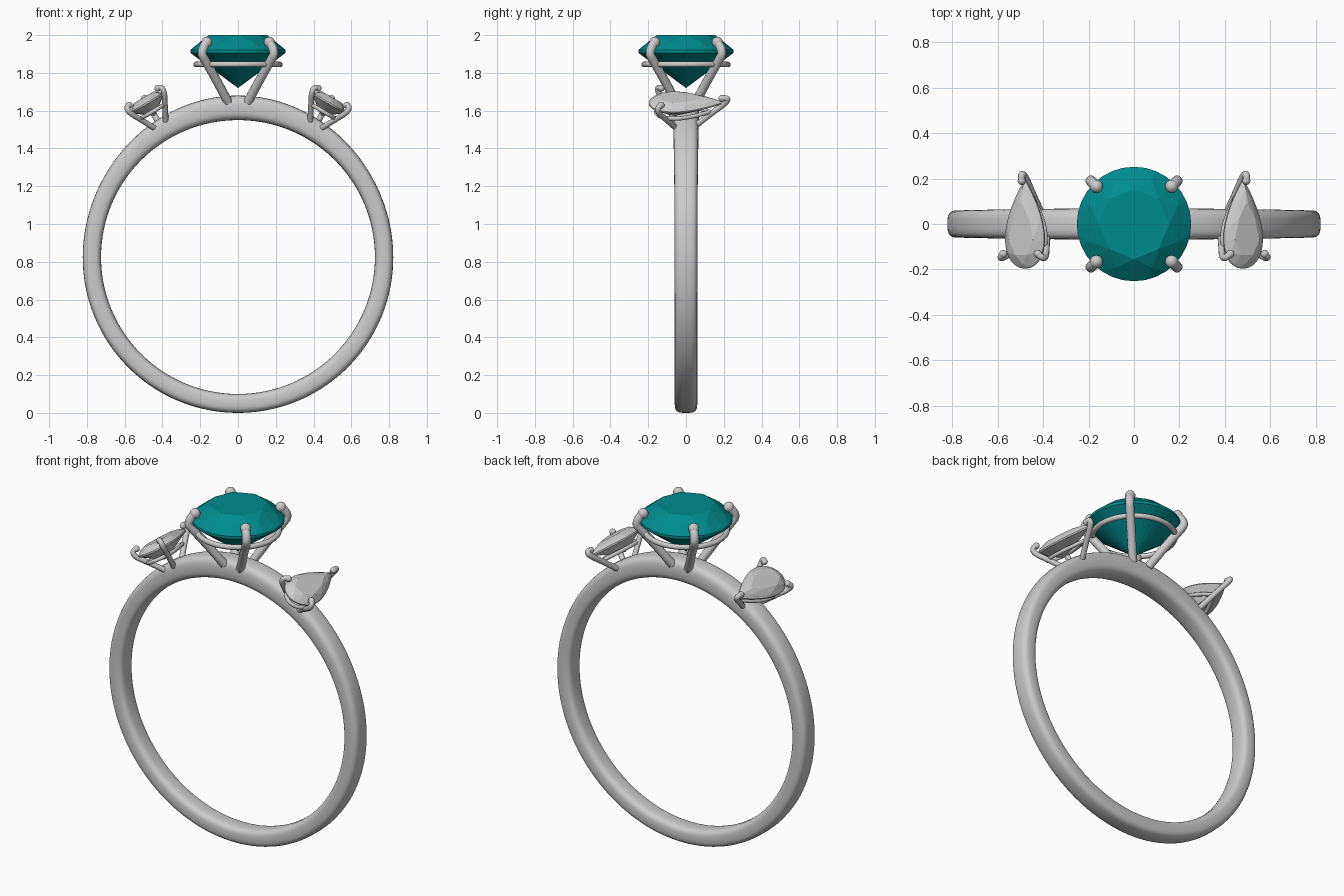
import bpy, bmesh, math
from math import sin, cos, pi
from mathutils import Vector

if "Cube" in bpy.data.objects:
    bpy.data.objects.remove(bpy.data.objects["Cube"])

ZC, RI = 0.825, 0.725          # finger hole centre height and radius
TILT = math.radians(30.5)      # where the side stones sit on the band

teal = bpy.data.materials.new("teal_gem")
teal.diffuse_color = (0.0, 0.26, 0.27, 1)
teal.use_nodes = True
teal.node_tree.nodes["Principled BSDF"].inputs["Base Color"].default_value = teal.diffuse_color


def add_object(name, bm, smooth):
    bmesh.ops.recalc_face_normals(bm, faces=bm.faces)
    me = bpy.data.meshes.new(name)
    bm.to_mesh(me)
    bm.free()
    for p in me.polygons:
        p.use_smooth = smooth
    ob = bpy.data.objects.new(name, me)
    bpy.context.collection.objects.link(ob)
    return ob


def gem(name, points):
    """Faceted stone: convex hull of its facet corners."""
    bm = bmesh.new()
    for p in points:
        bm.verts.new(p)
    bmesh.ops.convex_hull(bm, input=bm.verts)
    bmesh.ops.dissolve_limit(bm, angle_limit=0.02, verts=bm.verts, edges=bm.edges)
    return add_object(name, bm, False)


def wire(name, points, radius, cyclic=False, tip=0):
    """Round wire along a smooth path, with an optional ball on its end."""
    cu = bpy.data.curves.new(name, 'CURVE')
    cu.dimensions = '3D'
    cu.bevel_depth, cu.bevel_resolution, cu.use_fill_caps = radius, 4, True
    sp = cu.splines.new('POLY' if cyclic else 'NURBS')
    sp.points.add(len(points) - 1)
    for q, p in zip(sp.points, points):
        q.co = (*p, 1)
    sp.use_cyclic_u = cyclic
    if not cyclic:
        sp.order_u, sp.use_endpoint_u, sp.resolution_u = 3, True, 8
    tmp = bpy.data.objects.new(name, cu)
    bpy.context.collection.objects.link(tmp)
    bpy.context.view_layer.update()
    me = bpy.data.meshes.new_from_object(tmp.evaluated_get(bpy.context.evaluated_depsgraph_get()))
    bpy.data.objects.remove(tmp)
    bm = bmesh.new()
    bm.from_mesh(me)
    bpy.data.meshes.remove(me)
    if tip:
        ball = bmesh.ops.create_uvsphere(bm, u_segments=16, v_segments=10, radius=tip)
        bmesh.ops.translate(bm, verts=ball["verts"], vec=Vector(points[-1]))
    return add_object(name, bm, True)


# Band: rounded section swept round the finger, thicker towards the top
bm = bmesh.new()
N, M = 128, 28
rings = []
for i in range(N):
    a = 2 * pi * i / N
    up = max(0, cos(a))
    thick = 0.097 + 0.033 * up ** 3 + 0.003 * max(0, -cos(a))
    half = 0.06 + 0.009 * up ** 2
    ring = []
    for j in range(M):
        t = 2 * pi * j / M
        c, s = cos(t), sin(t)
        y = half * math.copysign(abs(c) ** 0.6, c)
        r = RI + thick / 2 + thick / 2 * math.copysign(abs(s) ** 0.65, s)
        ring.append(bm.verts.new((r * sin(a), y, ZC + r * cos(a))))
    rings.append(ring)
for i in range(N):
    A, B = rings[i], rings[(i + 1) % N]
    for j in range(M):
        k = (j + 1) % M
        bm.faces.new((A[j], A[k], B[k], B[j]))
add_object("band", bm, True)

# Centre stone: round brilliant
def circle(n, r, z, off=0):
    return [(r * cos(2 * pi * (i + off) / n), r * sin(2 * pi * (i + off) / n), z) for i in range(n)]

centre = gem("centre_stone",
             circle(8, 0.155, 2.0) + circle(8, 0.208, 1.964, 0.5) + circle(32, 0.252, 1.922)
             + circle(32, 0.252, 1.906) + circle(8, 0.14, 1.831, 0.5) + [(0, 0, 1.72)])
centre.data.materials.append(teal)

# Centre setting: four prongs and a gallery rail
path = [(0.052, 1.645), (0.11, 1.755), (0.17, 1.86), (0.2, 1.915), (0.166, 1.962)]
for sx in (-1, 1):
    for sy in (-1, 1):
        wire("centre_prong", [(sx * d, sy * d, z) for d, z in path], 0.024, tip=0.029)
wire("centre_rail", circle(48, 0.222, 1.845), 0.015, cyclic=True)


# Side stones: pears, pointed towards the back, mirrored left and right
def pear(k, scale, n, count):
    out = []
    for i in range(count):
        t = 2 * pi * (i + k) / count
        out.append((0.13 * scale * sin(t) * abs(sin(t / 2)),
                    -0.06 + scale * (0.197 * cos(t) + 0.06), n))
    return out


for side, s in (("left", -1), ("right", 1)):
    def place(p):
        u, y, n = p
        return (s * (u * cos(TILT) + n * sin(TILT)), y, ZC + n * cos(TILT) - u * sin(TILT))

    def put(pts):
        return [place(p) for p in pts]

    gem(side + "_pear_stone",
        put(pear(0.5, 0.62, 0.982, 8) + pear(0, 0.85, 0.968, 8) + pear(0, 1, 0.95, 32)
            + pear(0, 1, 0.942, 32) + pear(0, 0.5, 0.902, 8) + [(0, -0.06, 0.868)]))
    wire(side + "_pear_rail", put(pear(0, 0.72, 0.893, 40)), 0.011, cyclic=True)
    for w in (-1, 1):
        wire(side + "_round_end_prong",
             put([(w * 0.036, -0.055, 0.815), (w * 0.075, -0.105, 0.89),
                  (w * 0.108, -0.15, 0.95), (w * 0.107, -0.148, 0.985),
                  (w * 0.088, -0.132, 0.985)]), 0.015, tip=0.018)
    wire(side + "_point_prong",
         put([(0, 0.06, 0.815), (0, 0.13, 0.88), (0, 0.215, 0.95),
              (0, 0.222, 0.98), (0, 0.19, 0.975)]), 0.016, tip=0.018)
